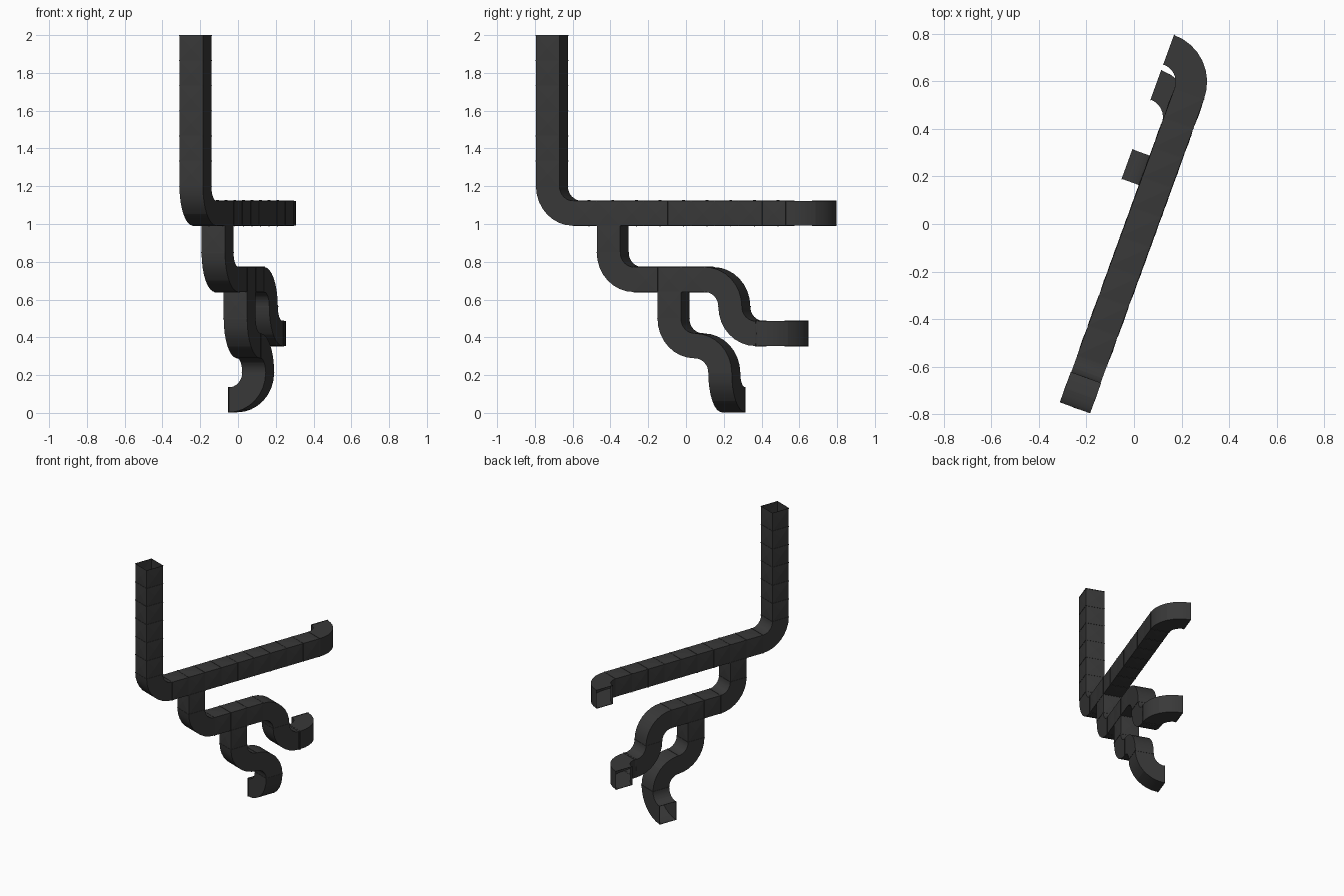
import bpy, bmesh, math
from mathutils import Vector, Matrix

if "Cube" in bpy.data.objects:
    bpy.data.objects.remove(bpy.data.objects["Cube"])

W = 0.132        # duct width
SEG = 0.133      # straight section length
R = 0.143        # elbow centreline radius
AX = 0.031       # sideways position of the whole run
YAW = math.radians(-20)

metal = bpy.data.materials.new("dark_sheet_metal")
metal.diffuse_color = (0.04, 0.04, 0.04, 1)
metal.use_nodes = True
metal.node_tree.nodes["Principled BSDF"].inputs["Base Color"].default_value = metal.diffuse_color


class Duct:
    """Walks along a path adding square, open-ended duct sections."""

    def __init__(self, name, pos, direction):
        self.name, self.bm = name, bmesh.new()
        self.p, self.d = Vector(pos), Vector(direction)
        self.flange()

    def ring(self, p, d, w=W):
        u = Vector((1, 0, 0)) if abs(d.x) < 0.01 else None
        if u is None:
            u = d.cross(self.side).normalized()
        v = d.cross(u).normalized()
        return [self.bm.verts.new(p + u * a * w / 2 + v * b * w / 2)
                for a, b in ((-1, -1), (1, -1), (1, 1), (-1, 1))]

    def skin(self, a, b, smooth=False):
        faces = []
        for i in range(4):
            j = (i + 1) % 4
            f = self.bm.faces.new((a[i], a[j], b[j], b[i]))
            f.smooth = smooth
            faces.append(f)
            if smooth:
                self.bm.edges.get((a[i], b[i])).smooth = False
        return faces

    # thin raised seam between sections
    def flange(self):
        self.side = Vector((0, 0, 1)) if abs(self.d.z) < 0.5 else Vector((0, 1, 0))
        h = self.d * 0.002
        sizes = ((-1, W), (-1, W + 0.004), (1, W + 0.004), (1, W))
        rings = [self.ring(self.p + h * k, self.d, w) for k, w in sizes]
        for a, b in zip(rings, rings[1:]):
            self.skin(a, b)

    # straight sections with cross-broken (slightly raised) panels
    def straight(self, count=1, length=SEG):
        for _ in range(count):
            self.side = Vector((0, 0, 1))
            q = self.p + self.d * length
            faces = self.skin(self.ring(self.p, self.d), self.ring(q, self.d))
            bmesh.ops.recalc_face_normals(self.bm, faces=faces)
            bmesh.ops.poke(self.bm, faces=faces, offset=0.003)
            self.p = q
            self.flange()
        return self

    # 90 degree elbow made of two smooth 45 degree gores
    def elbow(self, new_dir, steps=8):
        new_dir = Vector(new_dir)
        axis = self.d.cross(new_dir)
        self.side = axis
        centre, p0, d0 = self.p + new_dir * R, self.p.copy(), self.d.copy()
        for half in range(2):
            prev = None
            for i in range(steps // 2 + 1):
                ang = math.pi / 2 * (half * steps / 2 + i) / steps
                m = Matrix.Rotation(ang, 3, axis)
                d = m @ d0
                p = centre + m @ (p0 - centre)
                u, n = axis, d.cross(axis)
                ring = [self.bm.verts.new(p + u * a * W / 2 + n * b * W / 2)
                        for a, b in ((-1, -1), (1, -1), (1, 1), (-1, 1))]
                if prev:
                    self.skin(prev, ring, True)
                prev = ring
        self.p, self.d = centre + d0 * R, new_dir
        self.flange()
        return self

    def finish(self):
        bmesh.ops.recalc_face_normals(self.bm, faces=self.bm.faces[:])
        me = bpy.data.meshes.new(self.name)
        self.bm.to_mesh(me)
        me.materials.append(metal)
        ob = bpy.data.objects.new(self.name, me)
        ob.rotation_euler.z = YAW
        bpy.context.collection.objects.link(ob)


DOWN, FWD, LEFT = (0, 0, -1), (0, 1, 0), (-1, 0, 0)

# main riser and long horizontal run
main = Duct("main_duct", (AX, -0.744, 1.998), DOWN)
main.straight(6).elbow(FWD)
s_main, z_main = main.p.y, main.p.z
main.straight(9).elbow(LEFT).finish()

# first branch, dropping from the second main section
upper = Duct("upper_branch", (AX, s_main + 1.5 * SEG, z_main - W / 2), DOWN)
upper.straight(1, 0.142).elbow(FWD)
s_up, z_up = upper.p.y, upper.p.z
upper.straight(3).elbow(DOWN).elbow(FWD).straight(1, 0.012).elbow(LEFT).finish()

# second branch, dropping from the middle of the first branch
lower = Duct("lower_branch", (AX, s_up + 1.5 * SEG, z_up - W / 2), DOWN)
lower.straight(1, 0.142).elbow(FWD).elbow(DOWN).elbow(LEFT).finish()
